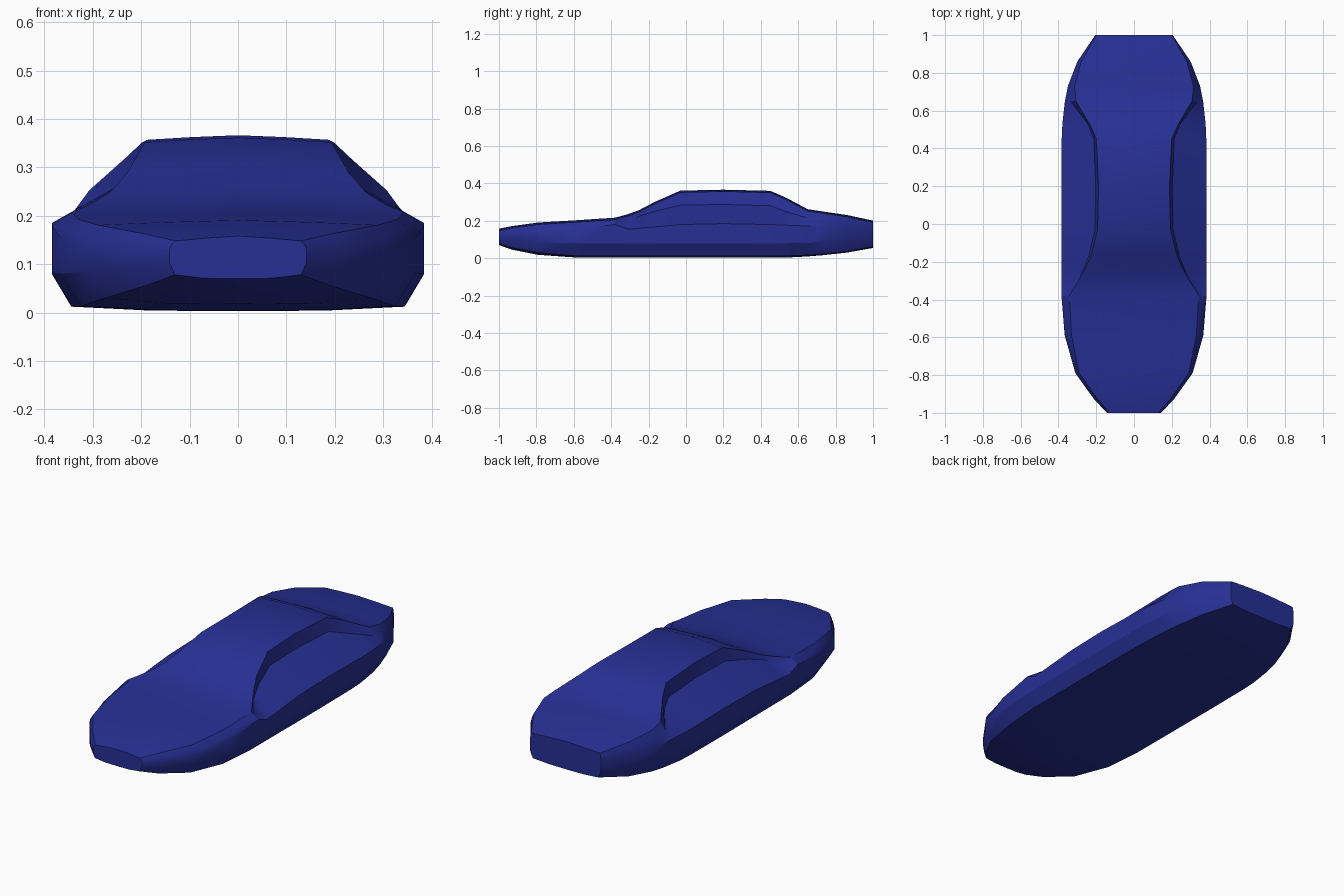
import bpy, bmesh, math

old = bpy.data.objects.get("Cube")
if old:
    bpy.data.objects.remove(old, do_unlink=True)

# Single body paint
paint = bpy.data.materials.new("deep blue paint")
paint.use_nodes = True
BLUE = (0.020, 0.029, 0.300, 1)
paint.diffuse_color = BLUE
bsdf = next(n for n in paint.node_tree.nodes if n.type == 'BSDF_PRINCIPLED')
bsdf.inputs["Base Color"].default_value = BLUE
bsdf.inputs["Roughness"].default_value = 0.6


def sample(curve, y):
    """Linear value of a guide curve [(y, value), ...] at y."""
    if y <= curve[0][0]:
        return curve[0][1]
    for (y0, v0), (y1, v1) in zip(curve, curve[1:]):
        if y <= y1:
            return v0 + (v1 - v0) * (y - y0) / (y1 - y0)
    return curve[-1][1]


# Guide curves running from nose (y = -1) to tail (y = 1)
width = [(-1, .142), (-.93, .21), (-.79, .31), (-.59, .367), (-.38, .384),
         (.4, .385), (.6, .376), (.73, .35), (.86, .30), (1, .205)]
floor_x = [(-1, .13), (-.93, .19), (-.79, .275), (-.59, .325), (-.38, .343),
           (.4, .345), (.6, .335), (.73, .31), (.86, .27), (1, .19)]
floor_z = [(-1, .078), (-.93, .056), (-.79, .03), (-.59, .013),
           (.57, .012), (.73, .022), (.86, .036), (1, .062)]
keel_z = [(-1, .070), (-.93, .046), (-.79, .018), (-.59, .004),
          (.57, .003), (.73, .016), (.86, .03), (1, .055)]
sill_z = [(-1, .105), (-.79, .085), (-.59, .08), (.6, .08), (.86, .09), (1, .095)]
belt_z = [(-1, .128), (-.85, .121), (-.59, .155), (-.38, .18), (-.31, .155),
          (-.03, .18), (.2, .185), (.45, .18), (.65, .172), (1, .165)]
# Lower edge of the pillar strip, where the recessed side glass starts
glass_x = [(-1, .139), (-.93, .204), (-.79, .307), (-.59, .35), (-.38, .362), (-.31, .315),
           (-.25, .272), (-.17, .24), (-.03, .207), (.2, .203), (.45, .213), (.53, .245),
           (.65, .335), (.73, .334), (.86, .293), (1, .204)]
glass_z = [(-1, .138), (-.85, .148), (-.59, .175), (-.38, .197), (-.31, .19),
           (-.25, .225), (-.17, .25), (-.03, .284), (.2, .287), (.45, .281), (.53, .251),
           (.65, .215), (.86, .195), (1, .18)]
# Upper edge: bonnet side, pillars, roof rail and boot side
rail_x = [(-1, .13), (-.93, .19), (-.79, .29), (-.59, .33), (-.38, .343), (-.31, .30),
          (-.25, .265), (-.17, .228), (-.03, .193), (.2, .188), (.45, .199), (.53, .235),
          (.65, .307), (.73, .315), (.86, .28), (1, .20)]
rail_z = [(-1, .148), (-.93, .162), (-.79, .181), (-.59, .193), (-.38, .207), (-.31, .226),
          (-.25, .248), (-.17, .29), (-.03, .352), (.2, .357), (.45, .351), (.53, .317),
          (.65, .253), (.73, .241), (.86, .222), (1, .192)]
crown = [(-1, .010), (1, .009)]

stations = [y for y, _ in rail_x]


def half_section(y):
    """Points from keel to roof centre for the left half."""
    s = lambda c: sample(c, y)
    w, zr = s(width), s(rail_z)
    return [(0, s(keel_z)), (s(floor_x) * .53, s(keel_z) + .001), (s(floor_x), s(floor_z)),
            (w, s(sill_z)), (w, s(belt_z)), (s(glass_x), s(glass_z)),
            (s(rail_x), zr), (s(rail_x) * .5, zr + s(crown) * .6), (0, zr + s(crown))]


# Loft the closed sections into one shell
bm = bmesh.new()
rings = []
for y in stations:
    half = half_section(y)
    ring = half + [(-x, z) for x, z in reversed(half[1:-1])]
    rings.append([bm.verts.new((x, y, z)) for x, z in ring])
n = len(rings[0])
for a, b in zip(rings, rings[1:]):
    for i in range(n):
        j = (i + 1) % n
        bm.faces.new((a[i], a[j], b[j], b[i]))

# Flat nose and tail panels
caps = [bm.faces.new(rings[0]), bm.faces.new(rings[-1])]
bmesh.ops.recalc_face_normals(bm, faces=bm.faces)

mesh = bpy.data.meshes.new("car_body")
bm.to_mesh(mesh)
bm.free()
mesh.materials.append(paint)
body = bpy.data.objects.new("car_body", mesh)
bpy.context.collection.objects.link(body)

# Smooth panels with crisp creases
bpy.ops.object.select_all(action='DESELECT')
body.select_set(True)
bpy.context.view_layer.objects.active = body
bpy.ops.object.shade_smooth_by_angle(angle=math.radians(30))
